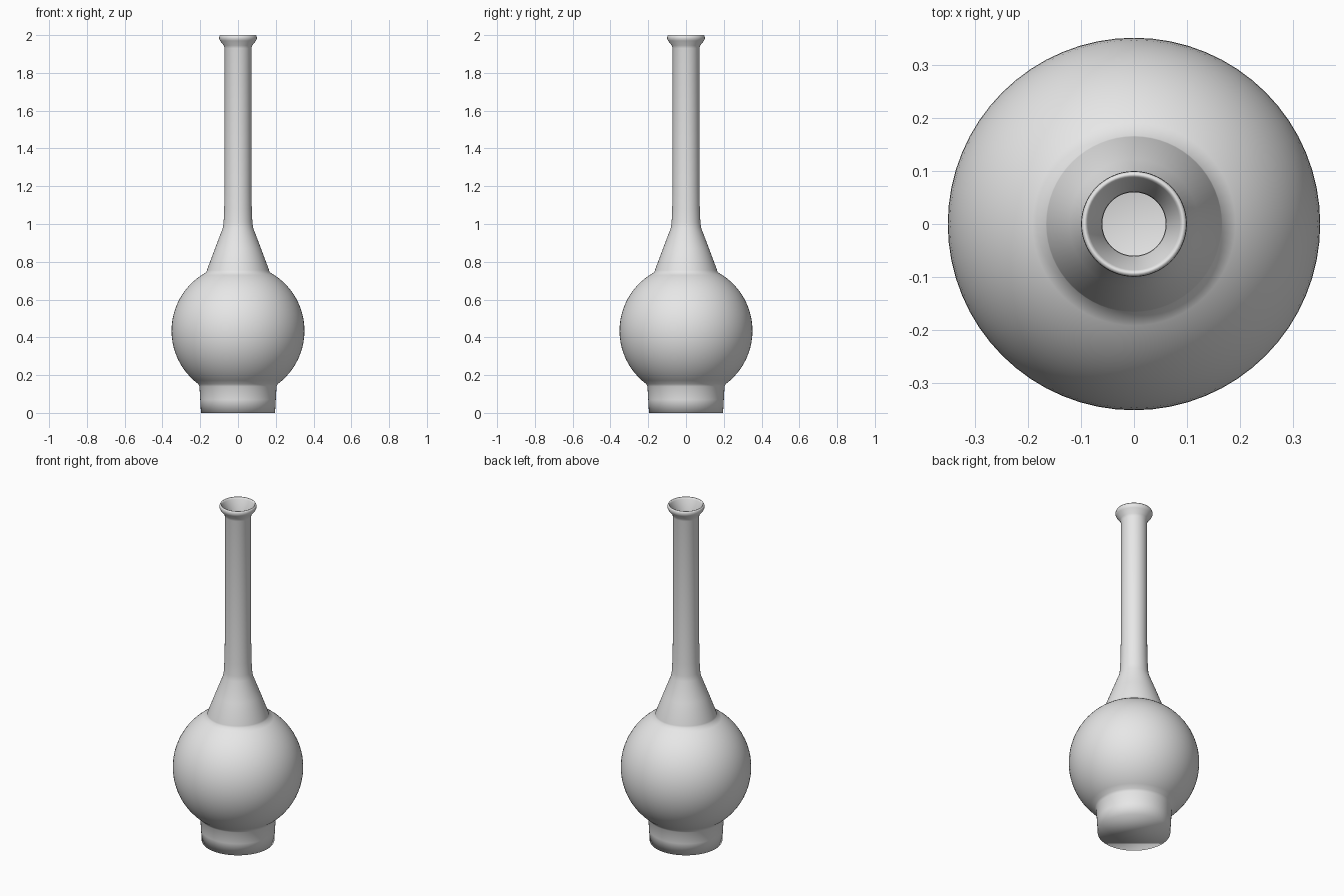
import bpy, bmesh, math

if "Cube" in bpy.data.objects:
    bpy.data.objects.remove(bpy.data.objects["Cube"], do_unlink=True)

SIDES = 64
BULB_R, BULB_Z = 0.352, 0.435


def bulb(radius, z_low, z_high, steps):
    """Arc of the round body between two heights."""
    a = math.asin((z_low - BULB_Z) / radius)
    b = math.asin((z_high - BULB_Z) / radius)
    angles = [a + (b - a) * i / steps for i in range(steps + 1)]
    return [(radius * math.cos(t), BULB_Z + radius * math.sin(t)) for t in angles]


def lathe(name, profile, material):
    """Spin a profile about z and close both ends with a flat cap."""
    bm = bmesh.new()
    rings = []
    for r, z in profile:
        rings.append([bm.verts.new((r * math.cos(math.tau * i / SIDES),
                                    r * math.sin(math.tau * i / SIDES), z))
                      for i in range(SIDES)])
    for low, high in zip(rings, rings[1:]):
        for i in range(SIDES):
            j = (i + 1) % SIDES
            bm.faces.new((low[i], low[j], high[j], high[i]))
    bm.faces.new(rings[0][::-1])
    bm.faces.new(rings[-1])
    mesh = bpy.data.meshes.new(name)
    bm.to_mesh(mesh)
    bm.free()
    mesh.materials.append(material)
    mesh.shade_smooth()
    obj = bpy.data.objects.new(name, mesh)
    bpy.context.collection.objects.link(obj)
    return obj


clay = bpy.data.materials.new("pale grey")
clay.use_nodes = True
color = (0.8, 0.8, 0.8, 1)
clay.diffuse_color = color
clay.node_tree.nodes["Principled BSDF"].inputs["Base Color"].default_value = color

# Outside: foot, round body, sloping shoulder, long neck, flared lip
outside = [(0.196, 0), (0.2, 0.07), (0.204, 0.14)]
outside += bulb(BULB_R, 0.153, 0.745, 24)
outside += [(0.165, 0.755), (0.122, 0.87), (0.08, 0.98), (0.076, 1.01), (0.073, 1.08),
            (0.071, 1.2), (0.071, 1.93), (0.075, 1.945), (0.095, 1.97), (0.1, 1.982),
            (0.099, 1.994), (0.095, 2.0)]
# Inside: lip, bore and hollow body down to the floor
inside = [(0.09, 1.999), (0.087, 1.99), (0.061, 1.94), (0.06, 1.9), (0.06, 1.08),
          (0.068, 0.985), (0.15, 0.76)]
inside += bulb(BULB_R - 0.015, 0.16, 0.735, 16)[::-1]
inside += [(0.185, 0.14), (0.182, 0.03), (0.176, 0.02)]

lathe("bottle_vase", outside + inside, clay)
